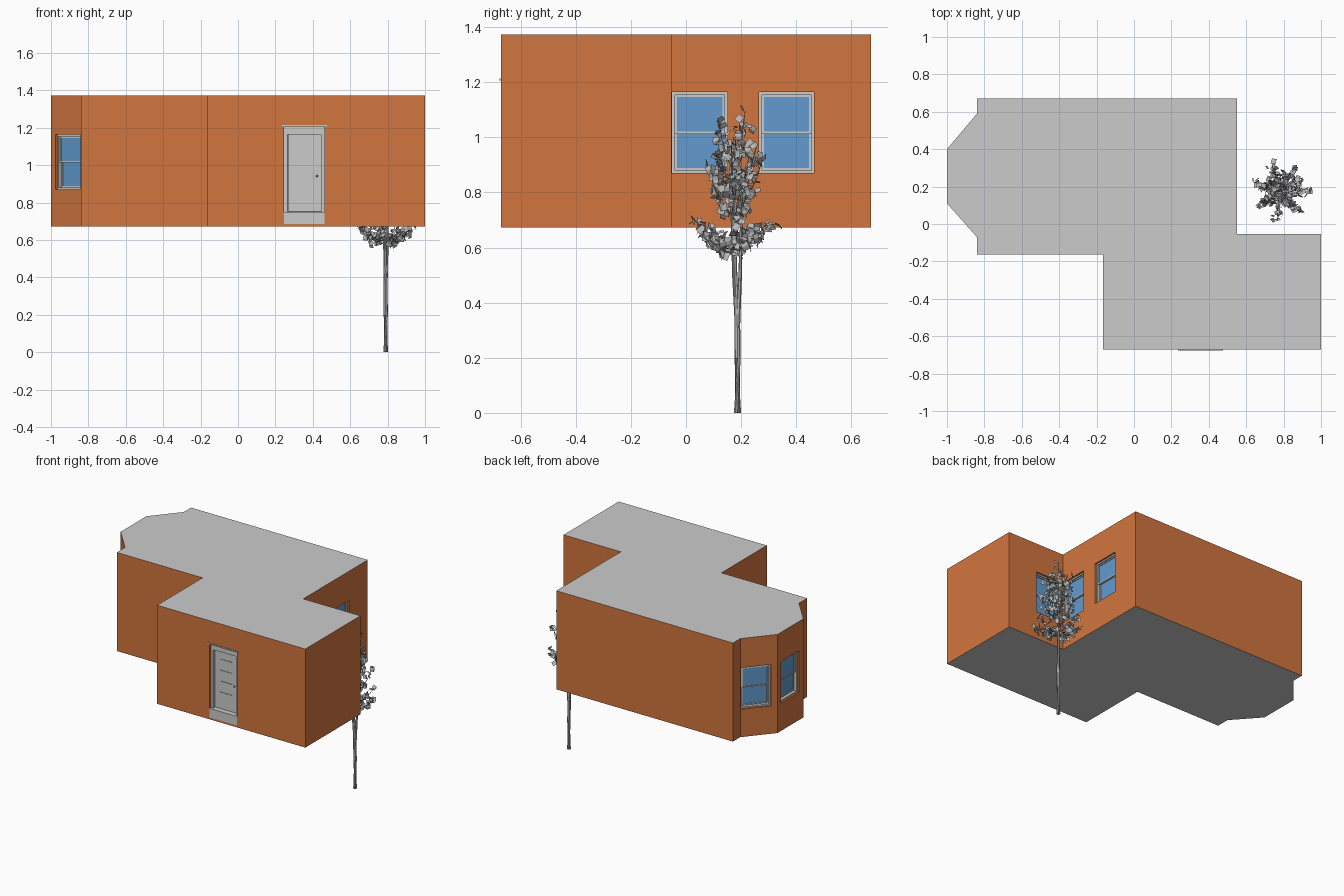
import bpy, bmesh, math, random
from mathutils import Matrix, Vector, Euler

if "Cube" in bpy.data.objects:
    bpy.data.objects.remove(bpy.data.objects["Cube"])

random.seed(4)
Z0, Z1 = 0.672, 1.373


def material(name, col):
    m = bpy.data.materials.new(name)
    m.diffuse_color = (*col, 1)
    m.use_nodes = True
    m.node_tree.nodes["Principled BSDF"].inputs["Base Color"].default_value = m.diffuse_color
    return m


ORANGE = material("orange_wall", (0.64, 0.18, 0.048))
GREY = material("light_grey", (0.60, 0.60, 0.60))
BLUE = material("blue_glass", (0.122, 0.33, 0.63))
TREE = material("tree_grey", (0.48, 0.48, 0.48))


def make(name, bm, *mats, matrix=None):
    bmesh.ops.recalc_face_normals(bm, faces=bm.faces)
    me = bpy.data.meshes.new(name)
    bm.to_mesh(me)
    bm.free()
    for m in mats:
        me.materials.append(m)
    ob = bpy.data.objects.new(name, me)
    bpy.context.collection.objects.link(ob)
    if matrix:
        ob.matrix_world = matrix
    return ob


def box(bm, x0, x1, y0, y1, z0, z1, matrix=Matrix()):
    m = matrix @ Matrix.Translation(((x0 + x1) / 2, (y0 + y1) / 2, (z0 + z1) / 2)) \
        @ Matrix.Diagonal((x1 - x0, y1 - y0, z1 - z0, 1))
    bmesh.ops.create_cube(bm, size=1, matrix=m)


def ring(bm, x0, x1, y0, y1, z0, z1, t):
    box(bm, x0, x0 + t, y0, y1, z0, z1)
    box(bm, x1 - t, x1, y0, y1, z0, z1)
    box(bm, x0 + t, x1 - t, y0, y1, z0, z0 + t)
    box(bm, x0 + t, x1 - t, y0, y1, z1 - t, z1)


def tube(bm, pts, r0, r1, sides=6):
    # tapered tube along a path
    rings = []
    for i, p in enumerate(pts):
        d = (pts[min(i + 1, len(pts) - 1)] - pts[max(i - 1, 0)]).normalized()
        q = d.to_track_quat('Z', 'Y')
        r = r0 + (r1 - r0) * i / (len(pts) - 1)
        rings.append([bm.verts.new(p + q @ Vector((r * math.cos(2 * math.pi * k / sides),
                      r * math.sin(2 * math.pi * k / sides), 0))) for k in range(sides)])
    for a, b in zip(rings, rings[1:]):
        for k in range(sides):
            j = (k + 1) % sides
            bm.faces.new((a[k], a[j], b[j], b[k]))
    bm.faces.new(rings[0][::-1])
    bm.faces.new(rings[-1])


# walls and roof: one extruded footprint
outline = [(-.84, .672), (.55, .672), (.55, -.053), (1, -.053), (1, -.672), (-.165, -.672),
           (-.165, -.162), (-.84, -.162), (-.84, -.07), (-1, .11), (-1, .40), (-.84, .59)]
bm = bmesh.new()
base = bm.faces.new([bm.verts.new((x, y, Z0)) for x, y in outline])
ext = bmesh.ops.extrude_face_region(bm, geom=[base])
bmesh.ops.translate(bm, vec=(0, 0, Z1 - Z0),
                    verts=[v for v in ext["geom"] if isinstance(v, bmesh.types.BMVert)])
if not base.is_valid or len(bm.faces) == len(outline) + 1:
    bm.faces.new([v for v in bm.verts if v.co.z < Z0 + .01])
body = make("house_body", bm, ORANGE, GREY)

# windows: centre on the wall and outward direction
windows = [((.55, .050), (1, 0)), ((.55, .365), (1, 0)), ((.672, -.053), (0, 1)),
           ((-.907, .510), (-.766, .645)), ((-1, .26), (-1, 0)), ((-.908, .007), (-.747, -.664))]
W, H, ZC = .1, .147, 1.017
cut = bmesh.new()
for i, ((x, y), (nx, ny)) in enumerate(windows):
    M = Matrix.Translation((x, y, ZC)) @ Matrix.Rotation(math.atan2(nx, -ny), 4, 'Z')
    box(cut, -W, W, -.015, .05, -H, H, M)
    bm = bmesh.new()
    ring(bm, -W, W, .012, .05, -H, H, .010)
    ring(bm, -W + .01, W - .01, .020, .032, -.004, H - .01, .008)
    ring(bm, -W + .01, W - .01, .032, .045, -H + .01, .006, .008)
    make(f"window_frame_{i}", bm, GREY, matrix=M)
    bm = bmesh.new()
    box(bm, -W + .016, W - .016, .025, .029, .003, H - .016)
    box(bm, -W + .016, W - .016, .037, .041, -H + .016, 0)
    make(f"window_glass_{i}", bm, BLUE, matrix=M)

# door opening
DX, DY = .355, -.672
box(cut, DX - .108, DX + .108, DY - .02, DY + .05, .685, 1.208)
cutter = make("opening_cutter", cut)
cutter.hide_render = True
mod = body.modifiers.new("openings", 'BOOLEAN')
mod.operation, mod.solver, mod.object = 'DIFFERENCE', 'EXACT', cutter
bpy.context.view_layer.update()
dg = bpy.context.evaluated_depsgraph_get()
cut_mesh = bpy.data.meshes.new_from_object(body.evaluated_get(dg))
body.modifiers.clear()
body.data = cut_mesh
bpy.data.objects.remove(cutter)
cut_mesh.materials.clear()
cut_mesh.materials.append(ORANGE)
cut_mesh.materials.append(GREY)
for p in cut_mesh.polygons:
    flat = abs(p.normal.z) > .9 and (p.center.z > Z1 - .01 or p.center.z < Z0 + .005)
    p.material_index = 1 if flat else 0

# door frame, threshold and lintel
M = Matrix.Translation((DX, DY, 0))
bm = bmesh.new()
box(bm, -.108, .108, 0, .05, .685, .75)
box(bm, -.108, -.09, .015, .05, .75, 1.208)
box(bm, .09, .108, .015, .05, .75, 1.208)
box(bm, -.09, .09, .015, .05, 1.165, 1.208)
box(bm, -.12, .12, -.004, .01, 1.206, 1.214)
make("door_frame", bm, GREY, matrix=M)

# door leaf with raised panels and a knob
bm = bmesh.new()
box(bm, -.088, .088, .034, .046, .752, 1.163)
for k in range(4):
    z = .865 + k * .078
    box(bm, -.05, .05, .030, .036, z, z + .006)
bmesh.ops.create_icosphere(bm, subdivisions=1, radius=.007,
                           matrix=Matrix.Translation((.068, .026, .942)))
make("door", bm, GREY, matrix=M)

# tree trunk: one stem that splits in three
root = Vector((.79, .187, 0))
bm = bmesh.new()
tube(bm, [root, root + Vector((0, 0, .2)), root + Vector((-.002, -.002, .42))], .013, .010, 8)
for dx, dy, top in ((-.012, -.022, .75), (.012, .016, .8), (-.004, -.012, 1.0)):
    tube(bm, [root + Vector((0, 0, .3)), root + Vector((dx * .6, dy * .6, .5)),
              root + Vector((dx, dy, top))], .009, .004)

# branches: low spreading tier, then steeper ones; leaves scattered along each
leaves = bmesh.new()


def leaf(p):
    s, w = random.uniform(.013, .018), random.uniform(.009, .014)
    r = Euler([random.uniform(0, 6.28) for _ in range(3)]).to_matrix()
    q = [(-s, -w, 0), (0, -w, .004), (s, -w, 0), (s, w, 0), (0, w, .004), (-s, w, 0)]
    v = [leaves.verts.new(p + r @ Vector(c)) for c in q]
    leaves.faces.new((v[0], v[1], v[4], v[5]))
    leaves.faces.new((v[1], v[2], v[3], v[4]))


def branch(angle, z, reach, rise, count):
    c = Vector((.785, .172, z))
    out = Vector((math.cos(angle), math.sin(angle), 0))
    path = [c + out * reach * t + Vector((0, 0, rise * t * t)) for t in (0, .25, .5, .75, 1)]
    tube(bm, path, .004, .0015, 4)
    for k in range(count):
        t = .2 + .8 * (k + random.random()) / count
        p = c + out * reach * t + Vector((0, 0, rise * t * t))
        leaf(p + Vector([random.gauss(0, .011) for _ in range(3)]))


for k in range(7):
    branch(k * 2 * math.pi / 7 + .1, .58 + .015 * (k % 3), .15, .08 + .02 * (k % 2), 20)
for k in range(7):
    branch(k * 2.4 + .5, .68 + .02 * k, .125 - .005 * k, .19, 20)
for k in range(6):
    branch(k * 2.4 + 1.6, .80 + .025 * k, .085 - .007 * k, .17, 17)
make("tree_trunk_and_branches", bm, TREE)
make("tree_leaves", leaves, TREE)
